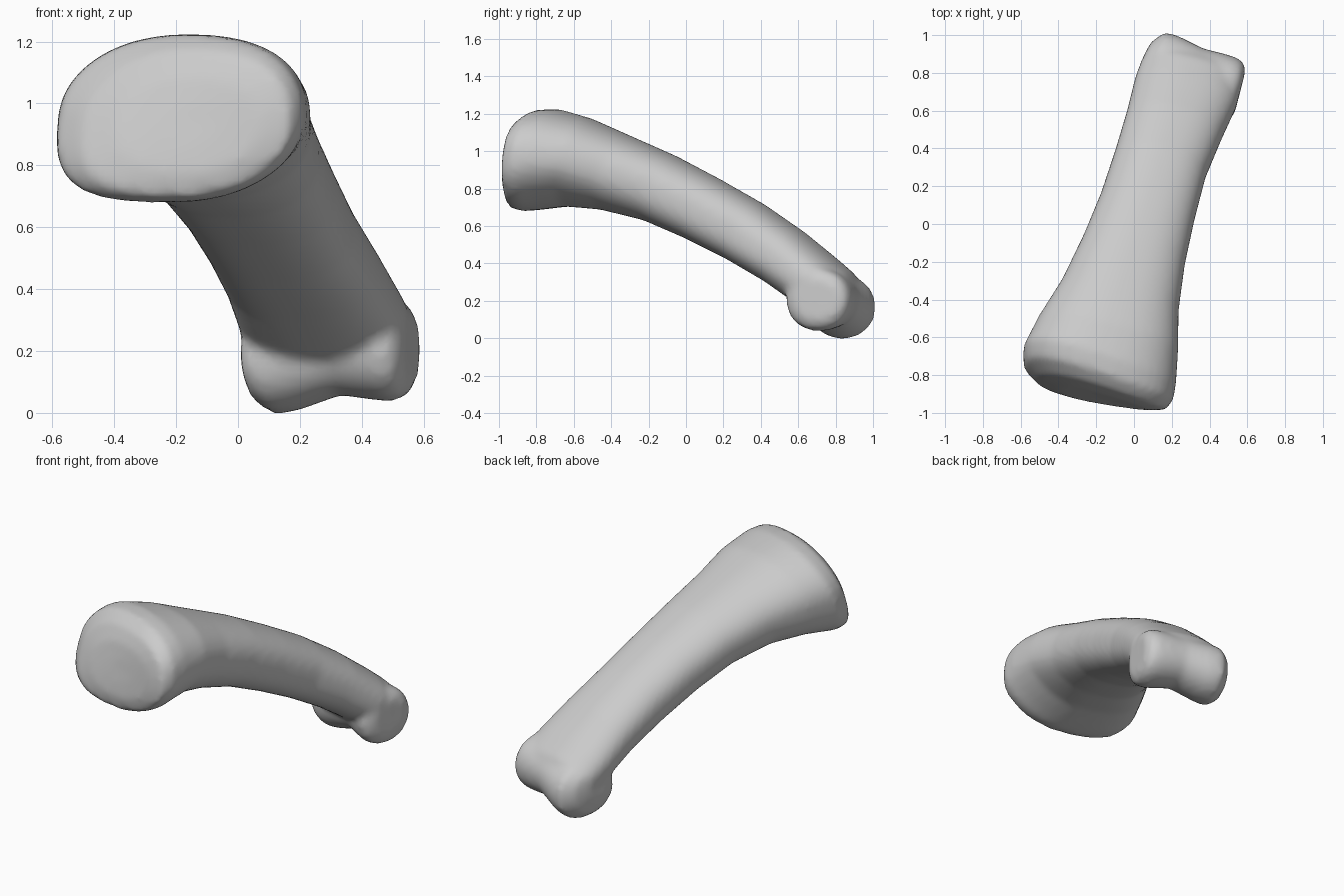
import bpy, bmesh
from math import sin, cos, pi
from mathutils import Vector

SIDES = 40


def ring(bm, c, u, v, w, h, n=(2.1, 2.1, 2.1, 2.1), twist=Vector()):
    """Superellipse section; n is the roundness top right, top left, bottom left, bottom right."""
    out = []
    for i in range(SIDES):
        a = 2 * pi * (i + 0.5) / SIDES
        ca, sa = cos(a), sin(a)
        e = 2 / n[i * 4 // SIDES]
        x = abs(ca) ** e * (1 if ca >= 0 else -1)
        y = abs(sa) ** e * (1 if sa >= 0 else -1)
        out.append(bm.verts.new(Vector(c) + u * (w * x) + v * (h * y) - twist * (w * h * x * y)))
    return out


def loft(bm, rings):
    faces = []
    for a, b in zip(rings, rings[1:]):
        for i in range(SIDES):
            j = (i + 1) % SIDES
            faces.append(bm.faces.new((a[i], a[j], b[j], b[i])))
    for r in (rings[0][::-1], rings[-1]):
        faces.append(bm.faces.new(r))
    bmesh.ops.recalc_face_normals(bm, faces=faces)


bm = bmesh.new()

# Shaft with flared base: x, y, z, half width, half height, yaw, pitch, bottom-left n, bottom-right n
shaft = [
    (-0.155, -0.935, 0.93, 0.10, 0.07, -0.22, 0.17, 2.2, 2.0),
    (-0.16, -0.93, 0.93, 0.24, 0.16, -0.23, 0.17, 2.4, 2.0),
    (-0.17, -0.90, 0.935, 0.35, 0.24, -0.24, 0.17, 3.0, 2.0),
    (-0.185, -0.83, 0.95, 0.407, 0.275, -0.24, 0.17, 3.3, 2.0),
    (-0.18, -0.74, 0.955, 0.415, 0.275, -0.24, 0.20, 3.3, 1.9),
    (-0.135, -0.58, 0.94, 0.38, 0.245, -0.25, 0.27, 3.0, 1.8),
    (-0.073, -0.38, 0.885, 0.32, 0.212, -0.28, 0.37, 2.6, 2.0),
    (0.0, -0.14, 0.803, 0.28, 0.19, -0.30, 0.43, 2.5, 2.3),
    (0.072, 0.09, 0.693, 0.258, 0.18, -0.30, 0.48, 2.6, 2.5),
    (0.14, 0.32, 0.57, 0.250, 0.173, -0.30, 0.54, 2.6, 2.6),
    (0.215, 0.53, 0.435, 0.262, 0.163, -0.30, 0.60, 2.5, 2.5),
    (0.275, 0.70, 0.305, 0.28, 0.155, -0.28, 0.62, 2.4, 2.4),
    (0.30, 0.80, 0.235, 0.27, 0.143, -0.26, 0.62, 2.3, 2.3),
    (0.32, 0.85, 0.20, 0.22, 0.11, -0.25, 0.62, 2.2, 2.2),
]
rings = []
for x, y, z, w, h, yaw, p, nl, nr in shaft:
    u = Vector((cos(yaw), sin(yaw), 0))
    f = Vector((-sin(yaw), cos(yaw), 0))
    k = 0.35 if y < -0.7 else 0.0  # the joint face leans back on its left side
    rings.append(ring(bm, (x, y, z), u, f * sin(p) + Vector((0, 0, cos(p))),
                      w, h, (2.45, 2.1, nl, nr), f * k))
loft(bm, rings)

# Knuckle head: spool with two rounded condyles and a shallow groove: x, y, z, radius
head = [
    (0.025, 0.80, 0.20, 0.08),
    (0.055, 0.825, 0.175, 0.135),
    (0.12, 0.84, 0.165, 0.17),
    (0.19, 0.825, 0.172, 0.165),
    (0.33, 0.775, 0.205, 0.148),
    (0.43, 0.735, 0.205, 0.162),
    (0.49, 0.71, 0.205, 0.168),
    (0.535, 0.70, 0.205, 0.155),
    (0.562, 0.70, 0.205, 0.11),
]
yaw = -0.25
f = Vector((-sin(yaw), cos(yaw), 0))
loft(bm, [ring(bm, (x, y, z), f, Vector((0, 0, 1)), r * 1.07, r) for x, y, z, r in head])

me = bpy.data.meshes.new("finger_bone")
bm.to_mesh(me)
bm.free()
bone = bpy.data.objects.new("finger_bone", me)
bpy.context.collection.objects.link(bone)

# Fuse shaft and head, then soften the joins
fuse = bone.modifiers.new("fuse", 'REMESH')
fuse.mode = 'VOXEL'
fuse.voxel_size = 0.02
fuse.use_smooth_shade = True
soft = bone.modifiers.new("soften", 'SMOOTH')
soft.factor = 0.5
soft.iterations = 6
